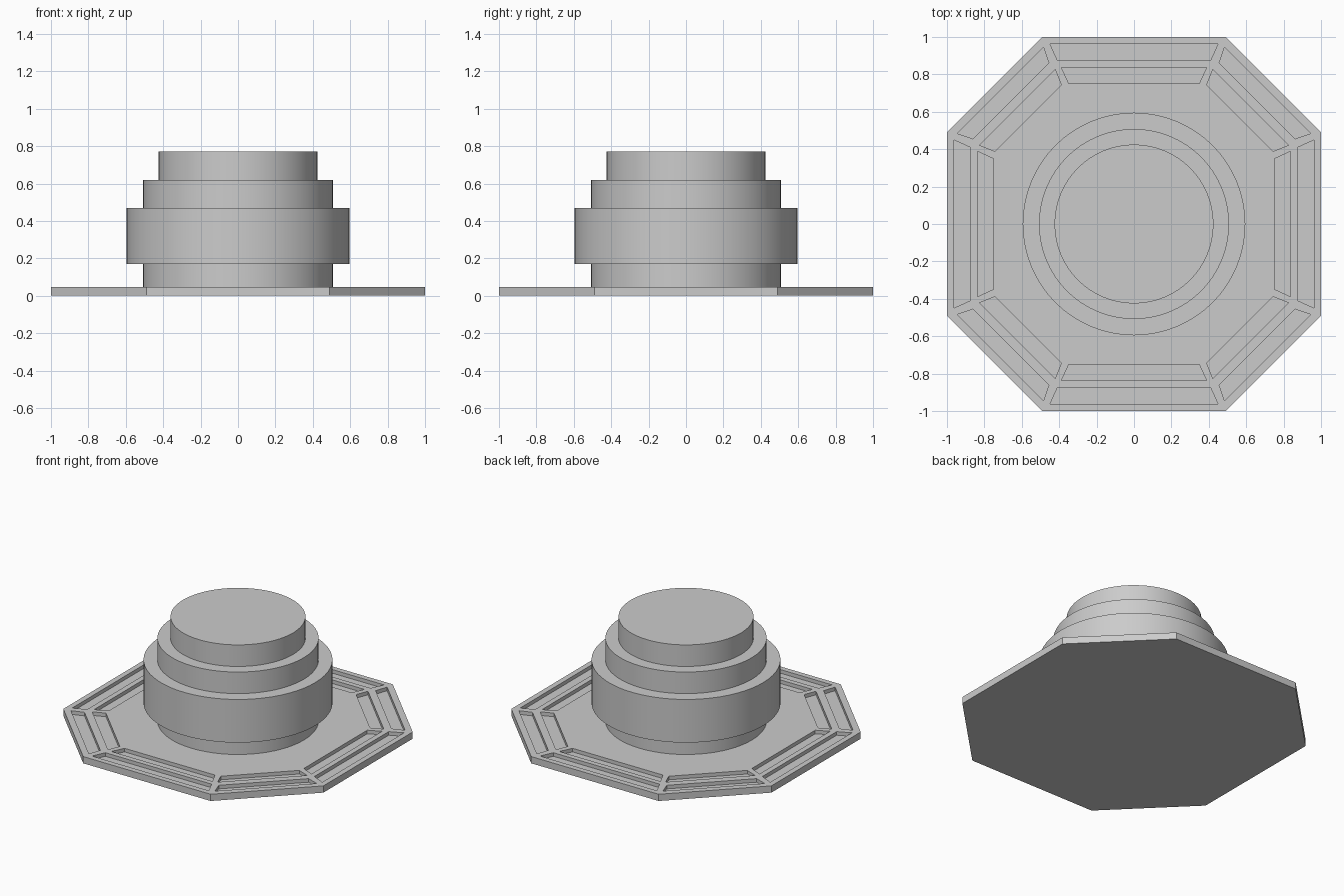
import bpy, bmesh, math
from mathutils import Matrix, Vector

if "Cube" in bpy.data.objects:
    bpy.data.objects.remove(bpy.data.objects["Cube"])

grey = bpy.data.materials.new("light_grey")
grey.use_nodes = True
grey.diffuse_color = (0.6, 0.6, 0.6, 1)
grey.node_tree.nodes["Principled BSDF"].inputs["Base Color"].default_value = (0.6, 0.6, 0.6, 1)

PLATE = 0.047    # plate thickness
FLOOR = 0.022    # height of the recess floors


def make_object(name, bm):
    bmesh.ops.recalc_face_normals(bm, faces=bm.faces)
    mesh = bpy.data.meshes.new(name)
    bm.to_mesh(mesh)
    bm.free()
    mesh.materials.append(grey)
    obj = bpy.data.objects.new(name, mesh)
    bpy.context.collection.objects.link(obj)
    return obj


def add_prism(bm, outline, z0, z1):
    face = bm.faces.new([bm.verts.new((p[0], p[1], z0)) for p in outline])
    top = bmesh.ops.extrude_face_region(bm, geom=[face], use_keep_orig=True)["geom"]
    verts = [v for v in top if isinstance(v, bmesh.types.BMVert)]
    bmesh.ops.translate(bm, verts=verts, vec=(0, 0, z1 - z0))


# Octagonal base plate
bm = bmesh.new()
C = 0.49
corners = [Matrix.Rotation(math.pi / 2 * i, 2) @ Vector(p)
           for i in range(4) for p in ((1, -C), (1, C))]
add_prism(bm, corners, 0, PLATE)
plate = make_object("base_plate", bm)

# Two trapezoid recesses along each side: (far, half width, near, half width)
straight = [(0.962, 0.449, 0.873, 0.408), (0.836, 0.388, 0.75, 0.348)]
diagonal = [(1.011, 0.326, 0.931, 0.287), (0.882, 0.286, 0.8, 0.251)]
bm = bmesh.new()
for side in range(8):
    turn = Matrix.Rotation(math.pi / 4 * side, 2)
    for far, fw, near, nw in (diagonal if side % 2 else straight):
        shape = [(far, -fw), (far, fw), (near, nw), (near, -nw)]
        add_prism(bm, [turn @ Vector(p) for p in shape], FLOOR, PLATE * 2)
cutter = make_object("recess_cutter", bm)
cutter.hide_render = True

cut = plate.modifiers.new("recesses", 'BOOLEAN')
cut.operation = 'DIFFERENCE'
cut.solver = 'EXACT'
cut.object = cutter
bpy.context.view_layer.objects.active = plate
bpy.ops.object.modifier_apply(modifier=cut.name)
bpy.data.objects.remove(cutter)

# Stepped round drum, turned from a profile
tiers = [(0.508, PLATE, 0.17), (0.595, 0.17, 0.47), (0.508, 0.47, 0.62), (0.425, 0.62, 0.77)]
profile = [(0, PLATE)]
for radius, low, high in tiers:
    profile += [(radius, low), (radius, high)]
profile.append((0, tiers[-1][2]))

bm = bmesh.new()
verts = [bm.verts.new((r, 0, z)) for r, z in profile]
edges = [bm.edges.new(pair) for pair in zip(verts, verts[1:])]
bmesh.ops.spin(bm, geom=verts + edges, cent=(0, 0, 0), axis=(0, 0, 1),
               angle=math.tau, steps=64, use_duplicate=False)
bmesh.ops.remove_doubles(bm, verts=bm.verts, dist=0.0005)
drum = make_object("stepped_drum", bm)

bpy.ops.object.select_all(action='DESELECT')
drum.select_set(True)
bpy.context.view_layer.objects.active = drum
bpy.ops.object.shade_smooth_by_angle(angle=math.radians(30))
